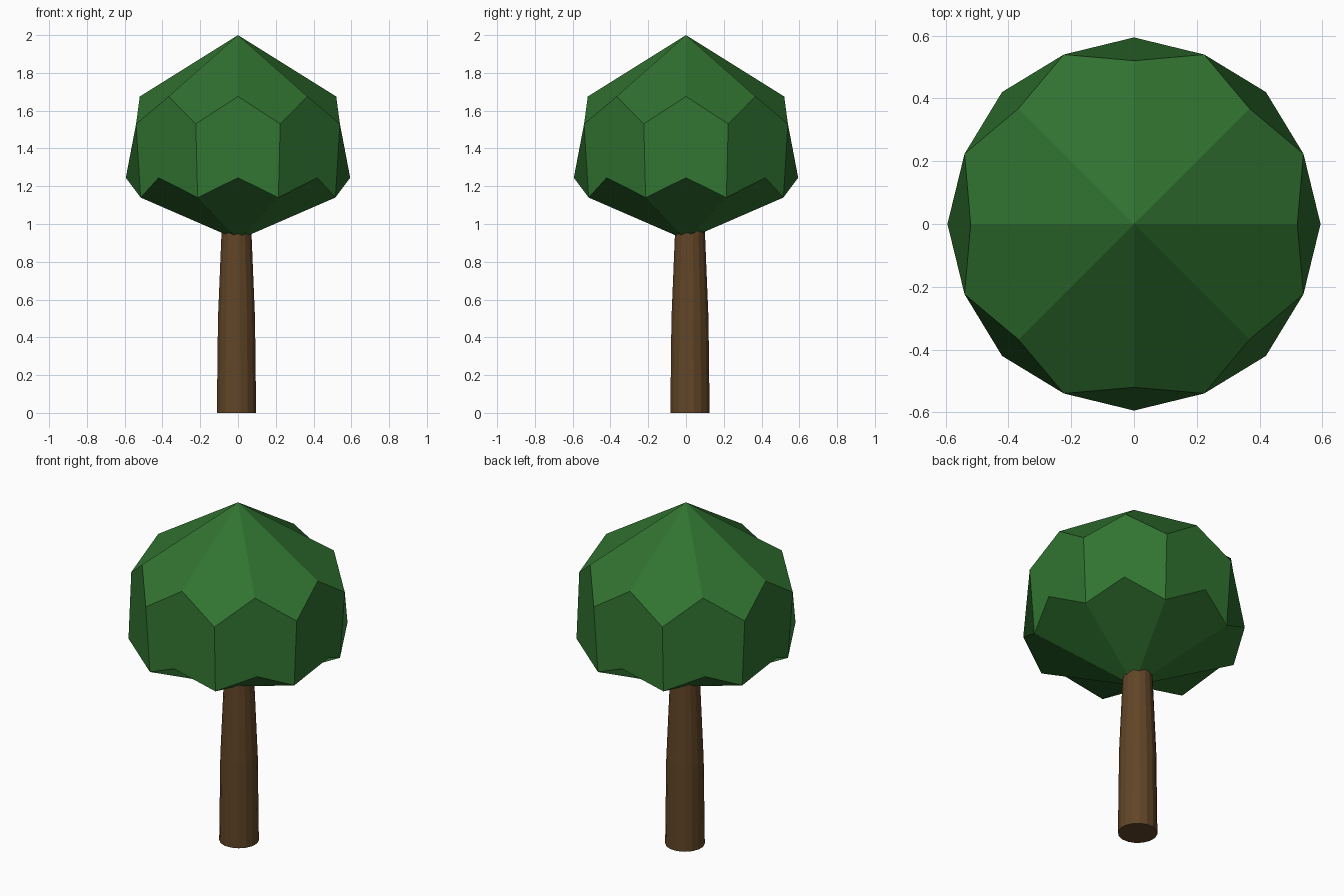
import bpy
from math import sin, cos, pi

if "Cube" in bpy.data.objects:
    bpy.data.objects.remove(bpy.data.objects["Cube"])


def material(name, color):
    m = bpy.data.materials.new(name)
    m.diffuse_color = (*color, 1)
    m.use_nodes = True
    m.node_tree.nodes["Principled BSDF"].inputs["Base Color"].default_value = m.diffuse_color
    return m


def add_mesh(name, verts, faces, mat):
    mesh = bpy.data.meshes.new(name)
    mesh.from_pydata(verts, [], faces)
    mesh.materials.append(mat)
    mesh.update()
    obj = bpy.data.objects.new(name, mesh)
    bpy.context.collection.objects.link(obj)
    return obj


def ring(n, r, z, turn=0.0, cx=0.0, cy=0.0):
    return [(cx + r * cos(2 * pi * (i + turn) / n),
             cy + r * sin(2 * pi * (i + turn) / n), z) for i in range(n)]


# Foliage: eight kites on top, eight hexagons around, eight kites below
N = 8
verts = [(0, 0, 2.0), (0, 0, 0.916)]
verts += ring(N, 0.52, 1.675)           # upper peaks
verts += ring(N, 0.584, 1.53, 0.5)      # upper valleys
verts += ring(N, 0.594, 1.245)          # lower peaks
verts += ring(N, 0.558, 1.14, 0.5)      # lower valleys


def v(row, i):
    return 2 + row * N + i % N


faces = []
for i in range(N):
    faces.append((0, v(0, i), v(1, i), v(0, i + 1)))
    faces.append((v(0, i), v(1, i - 1), v(3, i - 1), v(2, i), v(3, i), v(1, i)))
    faces.append((1, v(3, i), v(2, i), v(3, i - 1)))
add_mesh("foliage", verts, faces, material("leaf_green", (0.03, 0.17, 0.03)))

# Trunk: tapered, slightly off centre, its top hidden in the foliage
S = 16
profile = [(0.106, 0.0), (0.1, 0.5), (0.081, 0.95), (0.078, 1.02)]
verts = [p for r, z in profile for p in ring(S, r, z, 0.5, -0.008, 0.021)]
faces = [tuple(reversed(range(S))),
         tuple(range((len(profile) - 1) * S, len(profile) * S))]
for k in range(len(profile) - 1):
    for i in range(S):
        j = (i + 1) % S
        faces.append((k * S + i, k * S + j, (k + 1) * S + j, (k + 1) * S + i))
add_mesh("trunk", verts, faces, material("bark_brown", (0.12, 0.06, 0.02)))
